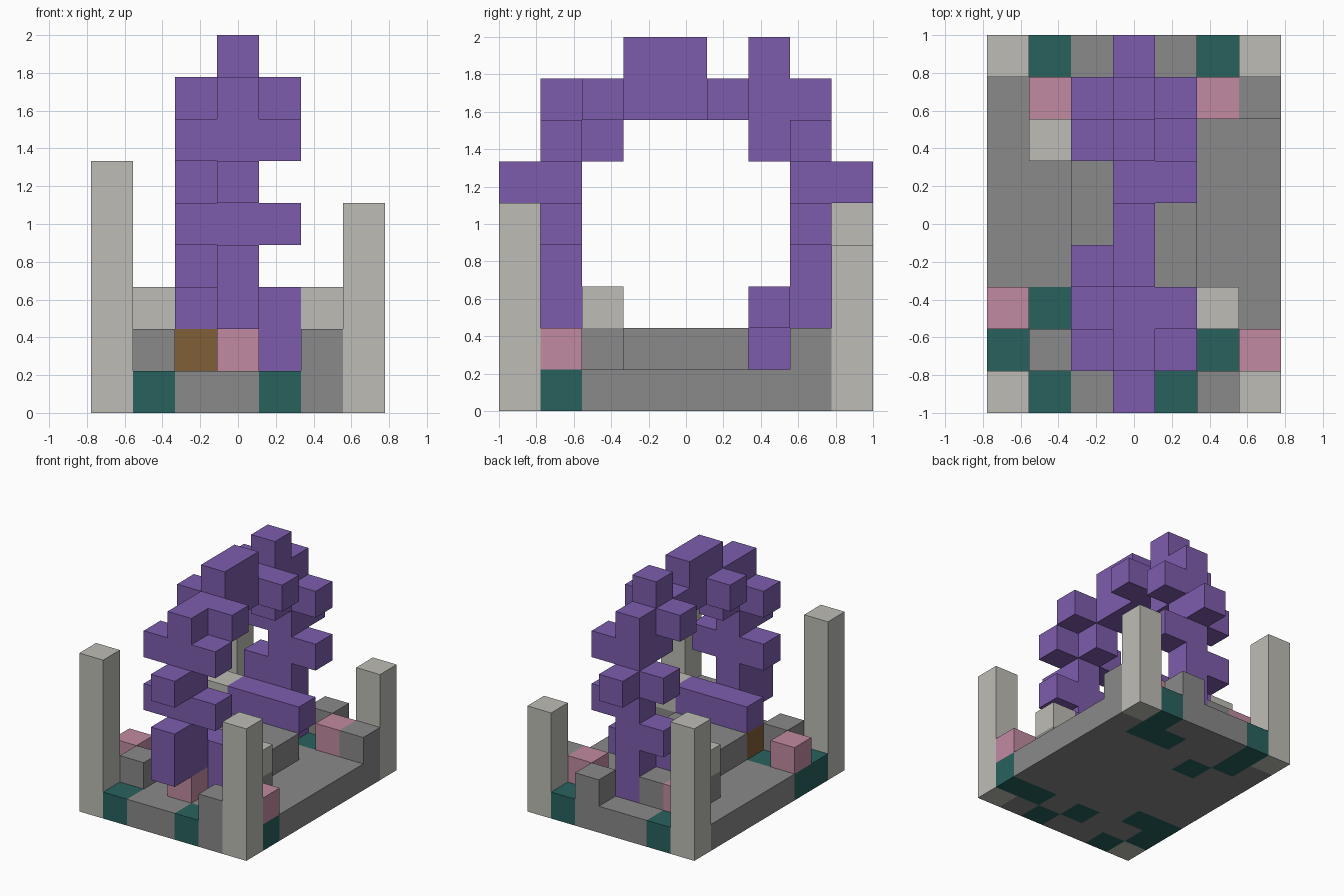
import bpy
import bmesh
from mathutils import Vector

cube = bpy.data.objects.get("Cube")
if cube:
    bpy.data.objects.remove(cube, do_unlink=True)

CELL = 2 / 9
ORIGIN = Vector((-3.5, -4.5, 0))
cells = {}      # grid cell -> part name


def srgb(r, g, b):
    return tuple((c / 255) ** 2.2 for c in (r, g, b)) + (1.0,)


def make_material(name, colour):
    mat = bpy.data.materials.new(name)
    mat.use_nodes = True
    mat.diffuse_color = colour
    mat.node_tree.nodes["Principled BSDF"].inputs["Base Color"].default_value = colour
    return mat


def block(part, corner, size=(1, 1, 1)):
    """Fill a box of grid cells with one part."""
    for x in range(size[0]):
        for y in range(size[1]):
            for z in range(size[2]):
                cells[corner[0] + x, corner[1] + y, corner[2] + z] = part


def cubes(part, *corners):
    for corner in corners:
        block(part, corner)


def build_part(part, mat):
    """Mesh the outer faces of all cells of a part, then merge flat areas."""
    bm = bmesh.new()
    for cell in [c for c, p in cells.items() if p == part]:
        middle = Vector(cell) + Vector((.5, .5, .5))
        for axis in range(3):
            for sign in (-1, 1):
                normal = Vector((0, 0, 0))
                normal[axis] = sign
                if tuple(int(c + n) for c, n in zip(cell, normal)) in cells:
                    continue
                u = Vector((0, 0, 0))
                u[(axis + 1) % 3] = .5
                v = normal.cross(u)
                centre = middle + normal / 2 + ORIGIN
                ring = (-u - v, u - v, u + v, v - u)
                bm.faces.new([bm.verts.new((centre + r) * CELL) for r in ring])
    bmesh.ops.remove_doubles(bm, verts=bm.verts, dist=CELL / 100)
    bmesh.ops.dissolve_limit(bm, angle_limit=.01, verts=bm.verts, edges=bm.edges)
    mesh = bpy.data.meshes.new(part)
    bm.to_mesh(mesh)
    bm.free()
    mesh.materials.append(mat)
    bpy.context.collection.objects.link(bpy.data.objects.new(part, mesh))


# Stone floor with a raised bed and loose stones
block("stone_floor", (0, 0, 0), (7, 9, 1))
block("raised_bed", (2, 3, 1), (3, 3, 1))
cubes("loose_stones", (5, 0, 1), (1, 1, 1), (5, 2, 1), (1, 6, 1),
      (2, 7, 1), (4, 8, 1), (6, 7, 1))

# Moss patches set in the floor
cubes("moss_patches", (1, 0, 0), (4, 0, 0), (0, 1, 0), (3, 1, 0), (5, 1, 0),
      (6, 1, 0), (0, 2, 0), (1, 2, 0), (2, 6, 0), (1, 7, 0), (4, 7, 0),
      (5, 7, 0), (1, 8, 0), (5, 8, 0))

# Corner pillars of different heights, and pale cap stones
for side, x in (("right", 0), ("left", 6)):
    for end, y in (("front", 0), ("back", 8)):
        height = {"front_right": 6, "front_left": 5,
                  "back_right": 5, "back_left": 4}[end + "_" + side]
        block(f"{end}_{side}_pillar", (x, y, 0), (1, 1, height))
cubes("pale_stones", (5, 2, 2), (1, 6, 2))

# Flowers and a wooden stump
cubes("flowers", (3, 1, 1), (6, 1, 1), (0, 2, 1), (1, 7, 1), (5, 7, 1))
cubes("wooden_stump", (2, 2, 1))

# Front stem of the arch with its leaves and foot
block("front_stem", (3, 1, 2), (1, 1, 6))
block("front_stem", (3, 0, 2), (1, 1, 2))
block("front_stem", (2, 1, 4), (3, 1, 1))
block("front_stem", (2, 1, 6), (3, 1, 1))
block("front_stem", (2, 2, 2), (3, 1, 1))
cubes("front_stem", (3, 0, 5), (3, 2, 1), (4, 2, 1))

# Back stem of the arch with its leaves and foot
block("back_stem", (3, 7, 1), (1, 1, 7))
block("back_stem", (2, 6, 2), (3, 1, 1))
cubes("back_stem", (3, 6, 1), (2, 7, 3), (4, 7, 4), (2, 7, 5), (4, 7, 6), (3, 8, 5))

# Crown joining both stems
block("arch_crown", (3, 2, 7), (1, 5, 1))
block("arch_crown", (3, 3, 8), (1, 2, 1))
cubes("arch_crown", (3, 2, 6), (3, 6, 6), (3, 6, 8), (4, 2, 7),
      (2, 3, 7), (4, 5, 7), (2, 6, 7))

grey = make_material("grey stone", srgb(136, 136, 136))
pale = make_material("pale stone", srgb(188, 187, 180))
moss = make_material("dark teal moss", srgb(45, 98, 94))
pink = make_material("pink petal", srgb(192, 138, 160))
wood = make_material("brown wood", srgb(128, 96, 58))
purple = make_material("purple leaf", srgb(124, 93, 171))

palette = {"stone_floor": grey, "raised_bed": grey, "loose_stones": grey,
           "moss_patches": moss, "flowers": pink, "wooden_stump": wood,
           "front_stem": purple, "back_stem": purple, "arch_crown": purple}
for part in sorted(set(cells.values())):
    build_part(part, palette.get(part, pale))
